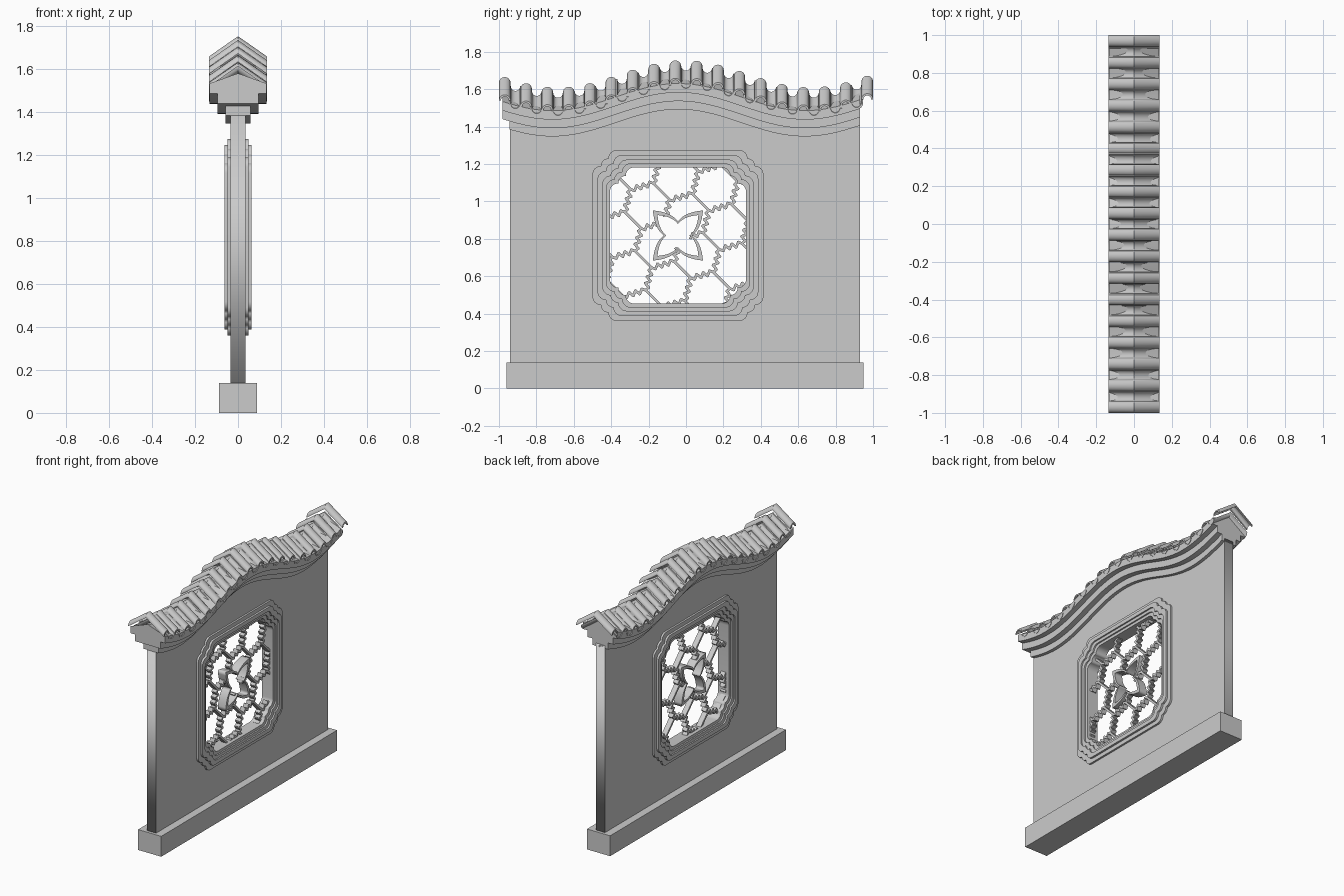
import bpy, bmesh
from math import sin, cos, pi, radians
from mathutils import Vector, Matrix

if "Cube" in bpy.data.objects:
    bpy.data.objects.remove(bpy.data.objects["Cube"])

CY, CZ = -0.043, 0.818          # window centre


def wave(y, c=-0.04):
    return 1.42 + 0.0725 * cos(pi * (y - c) / 0.675)


def finish(name, bm, smooth=False):
    bmesh.ops.recalc_face_normals(bm, faces=bm.faces)
    me = bpy.data.meshes.new(name)
    bm.to_mesh(me)
    bm.free()
    ob = bpy.data.objects.new(name, me)
    bpy.context.collection.objects.link(ob)
    if smooth:
        bpy.ops.object.select_all(action='DESELECT')
        ob.select_set(True)
        bpy.context.view_layer.objects.active = ob
        bpy.ops.object.shade_smooth_by_angle(angle=radians(35))
    return ob


def loft(bm, rings):
    """Closed skin through matching closed rings, capped at both ends."""
    vs = [[bm.verts.new(p) for p in r] for r in rings]
    n = len(vs[0])
    for a, b in zip(vs, vs[1:]):
        for i in range(n):
            bm.faces.new((a[i], a[(i + 1) % n], b[(i + 1) % n], b[i]))
    bm.faces.new(vs[0])
    bm.faces.new(vs[-1])


def box(bm, centre, size, angle=0):
    m = Matrix.Translation(centre) @ Matrix.Rotation(angle, 4, 'X') @ Matrix.Diagonal((*size, 1))
    bmesh.ops.create_cube(bm, size=1, matrix=m)


def plate(name, loops, half):
    """Flat shape in the y-z plane (later loops are holes), thickened along x."""
    cu = bpy.data.curves.new(name, 'CURVE')
    cu.dimensions, cu.fill_mode, cu.extrude = '2D', 'BOTH', half
    for loop in loops:
        s = cu.splines.new('POLY')
        s.points.add(len(loop) - 1)
        for p, (u, v) in zip(s.points, loop):
            p.co = (u, v, 0, 1)
        s.use_cyclic_u = True
    ob = bpy.data.objects.new(name, cu)
    ob.rotation_euler = (pi / 2, 0, pi / 2)
    bpy.context.collection.objects.link(ob)
    bpy.ops.object.select_all(action='DESELECT')
    ob.select_set(True)
    bpy.context.view_layer.objects.active = ob
    bpy.ops.object.convert(target='MESH')
    return ob


def four_way(corner):
    """Repeat a corner path by quarter turns about the window centre."""
    out = []
    for k in range(4):
        c, s = cos(k * pi / 2), sin(k * pi / 2)
        out += [(CY + u * c - v * s, CZ + u * s + v * c) for u, v in corner]
    return out


def window_loop(h):
    """Square with stepped, scalloped corners."""
    arc = [(cos(i * pi / 12), sin(i * pi / 12)) for i in range(7)]
    q = [(h - .045 + .045 * c, h - .13 + .045 * s) for c, s in arc]
    q += [(h - .085 + .04 * c, h - .085 + .04 * s) for c, s in arc[1:-1]]
    q += [(h - .13 + .045 * c, h - .045 + .045 * s) for c, s in arc]
    return four_way(q)


# plinth
bm = bmesh.new()
box(bm, (0, -.005, .07), (.176, 1.91, .14))
finish("plinth", bm)

# wall panel with window opening
ys = [.93 - 1.87 * i / 48 for i in range(49)]
outline = [(-.94, .13), (.93, .13)] + [(y, wave(y) + .02) for y in ys]
plate("wall", [outline, window_loop(.38)], .035)

# stepped window frame
for i, (a, b, d) in enumerate([(.457, .428, .048), (.43, .403, .062),
                               (.405, .383, .052), (.385, .364, .042)]):
    plate(f"window_frame_{i + 1}", [window_loop(a), window_loop(b)], d)


# four-petal flower ring
def flower(k):
    half = []
    for i in range(9):
        t = i / 8
        half.append((2 * t * (1 - t) * .035 + t * t * .13,
                     (1 - t) ** 2 * .073 + 2 * t * (1 - t) * .122 + t * t * .13))
    corner = [(v, u) for u, v in half] + half[-2:0:-1]
    return four_way([(u * k, v * k) for u, v in corner])


plate("flower", [flower(1.03), flower(.84)], .03)


# honeycomb lattice: straight diagonals, zigzag cross bars
def visible(p):
    u, v = abs(p.x), abs(p.y)
    lo, hi = min(u, v), max(u, v)
    if hi > .375 or (lo > .33 and hi > .33):
        return False
    return hi > .07 + .052 * min(1, lo / .08)


bm = bmesh.new()
S = .125
a = Vector((cos(pi / 4), sin(pi / 4))) * S * 3 ** .5
b = Vector((cos(radians(105)), sin(radians(105)))) * S * 3 ** .5
for i in range(-5, 6):
    for j in range(-5, 6):
        c = i * a + j * b + Vector((-.108, -.051))
        cor = [c + S * Vector((cos(radians(t)), sin(radians(t)))) for t in (15, 75, 135, 195)]
        for k in range(3):
            p, q = cor[k], cor[k + 1]
            n = Vector((p.y - q.y, q.x - p.x)).normalized()
            amp = 0 if k == 0 else .012
            pts = [p.lerp(q, m / 7) + n * (amp * (-1) ** m if 0 < m < 7 else 0) for m in range(8)]
            for s, e in zip(pts, pts[1:]):
                m, d = (s + e) / 2, e - s
                if visible(m):
                    ang = Vector((1, 0)).angle_signed(d)
                    box(bm, (0, CY + m.x, CZ + m.y), (.036, d.length + .008, .014), -ang)
finish("window_lattice", bm)


# curved eave mouldings
def moulding(name, profile, y0, y1, n=48):
    bm = bmesh.new()
    loft(bm, [[(x, y, wave(y) + z) for x, z in profile]
              for y in (y0 + (y1 - y0) * i / n for i in range(n + 1))])
    finish(name, bm, True)


def rect(w, z0, z1):
    return [(-w, z0), (w, z0), (w, z1), (-w, z1)]


moulding("eave_lower", rect(.058, 0, .045), -.945, .93)
moulding("eave_middle", rect(.096, .044, .09), -.98, .93)
moulding("eave_cap", [(-.132, .09), (.132, .09), (.132, .138), (0, .185), (-.132, .138)], -.98, .93)


# roof tiles: arched covers and hanging pans, folded over the ridge
def tile(bm, y, r, up):
    arc = [pi * i / 12 for i in range(13)]
    sec = [(r * cos(t), up * r * sin(t)) for t in arc]
    sec += [((r - .01) * cos(t), up * (r - .01) * sin(t)) for t in reversed(arc)]
    zc = wave(y, -.01) + .137
    loft(bm, [[(x, y + u, zc + dz + v) for u, v in sec]
              for x, dz in ((-.136, 0), (0, .095), (.136, 0))])


covers, pans = bmesh.new(), bmesh.new()
for k in range(18):
    y = -.969 + .114 * k
    tile(covers, y, .031, 1)
    if k < 17:
        tile(pans, y + .057, .035, -1)
finish("cover_tiles", covers, True)
finish("pan_tiles", pans, True)
